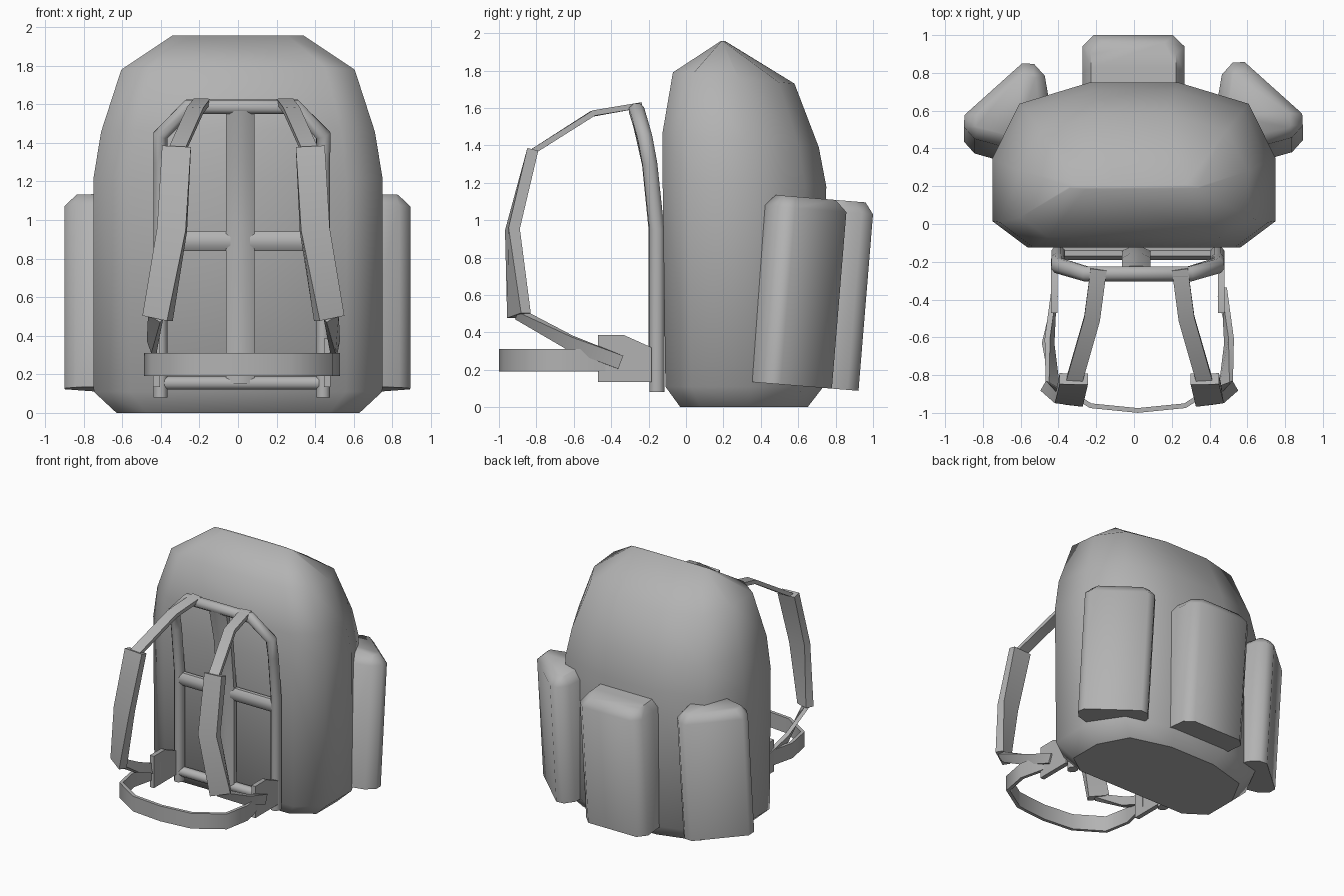
import bpy, bmesh, math
from mathutils import Vector, Matrix

cube = bpy.data.objects.get("Cube")
if cube:
    bpy.data.objects.remove(cube, do_unlink=True)

GREY = (0.45, 0.45, 0.45, 1.0)
mat = bpy.data.materials.new("grey cloth")
mat.use_nodes = True
mat.diffuse_color = GREY
bsdf = mat.node_tree.nodes["Principled BSDF"]
bsdf.inputs["Base Color"].default_value = GREY
bsdf.inputs["Roughness"].default_value = 0.8

CX = 0.02    # the carrying frame and belt sit slightly off centre
SX = 0.028   # so do the shoulder straps


def loft(name, rings, angle=40, matrix=None):
    """Skin a list of equal-length rings, cap both ends and shade by angle."""
    bm = bmesh.new()
    loops = [[bm.verts.new(p) for p in ring] for ring in rings]
    n = len(loops[0])
    for a, b in zip(loops, loops[1:]):
        for i in range(n):
            j = (i + 1) % n
            bm.faces.new((a[i], a[j], b[j], b[i]))
    base = bm.faces.new(loops[0][::-1])
    bm.faces.new(loops[-1])
    bmesh.ops.recalc_face_normals(bm, faces=bm.faces)
    for f in bm.faces:
        f.smooth = True
    for e in bm.edges:
        e.smooth = e.calc_face_angle(0) < math.radians(angle)
    for e in base.edges:
        e.smooth = False
    if matrix:
        bm.transform(matrix)
    mesh = bpy.data.meshes.new(name)
    bm.to_mesh(mesh)
    bm.free()
    mesh.materials.append(mat)
    obj = bpy.data.objects.new(name, mesh)
    bpy.context.collection.objects.link(obj)
    return obj


def sweep(name, path, width, thick, side, sides=4):
    """Run a flat band (4 sides) or oval tube along a path; side = width axis."""
    pts = [Vector(p) for p in path]
    axes = side if isinstance(side, list) else [side] * len(pts)
    rings = []
    for i, p in enumerate(pts):
        d_in = (p - pts[i - 1]).normalized() if i else None
        d_out = (pts[i + 1] - p).normalized() if i < len(pts) - 1 else None
        t = ((d_in or d_out) + (d_out or d_in)).normalized()
        miter = 1 / max(0.6, t.dot(d_in or d_out))
        u = Vector(axes[i])
        u = (u - t * u.dot(t)).normalized()
        v = t.cross(u)
        if sides == 4:
            prof = [(1, 1), (-1, 1), (-1, -1), (1, -1)]
        else:
            prof = [(math.cos(2 * math.pi * (k + .5) / sides) * 1.08,
                     math.sin(2 * math.pi * (k + .5) / sides) * 1.08) for k in range(sides)]
        rings.append([p + u * a * width / 2 + v * b * thick / 2 * miter for a, b in prof])
    return loft(name, rings, 50)


# ---- main bag: ten-sided section lofted up to a narrow ridge ----
HALF = [(0.31, 1.0), (0.81, 0.87), (1.0, 0.54), (1.0, 0.16), (0.75, 0.0)]
SECTION = HALF + [(-x, y) for x, y in reversed(HALF)]


def bag_ring(hx, y0, y1, z0, z1):
    return [(x * hx, y0 + f * (y1 - y0), z0 + f * (z1 - z0)) for x, f in SECTION]


loft("main_bag", [
    bag_ring(0.63, -0.03, 0.65, 0.0, 0.0),
    bag_ring(0.748, -0.11, 0.735, 0.11, 0.11),
    bag_ring(0.75, -0.125, 0.75, 1.22, 1.18),
    bag_ring(0.71, -0.125, 0.71, 1.47, 1.39),
    bag_ring(0.605, -0.07, 0.58, 1.79, 1.73),
    bag_ring(0.34, 0.185, 0.21, 1.957, 1.957)], 75)

# ---- three outer pockets, all leaning backwards ----
TILT = Matrix.Rotation(math.radians(-4.7), 4, 'X')


def pocket(name, x, y, turn, w, c, shoulder, taper, z0=0.163, z1=1.17):
    """Chamfered pocket; behind the shoulder depth its sides taper inwards."""
    def ring(inset, z):
        h, o = w / 2 - inset, -inset
        half = [(h - taper, -0.32 + inset), (h, -shoulder + inset / 2), (h, o - c), (h - c, o)]
        return [(a, b, z) for a, b in half] + [(-a, b, z) for a, b in reversed(half)]
    place = Matrix.Translation((x, y, 0)) @ Matrix.Rotation(math.radians(turn), 4, 'Z')
    loft(name, [ring(0, z0), ring(0, z1 - 0.06), ring(0.045, z1)], 50, TILT @ place)


pocket("back_pocket", -0.003, 0.912, 0, 0.54, 0.06, 0.2, 0.0)
pocket("left_pocket", 0.738, 0.632, -42, 0.50, 0.045, 0.13, 0.12)
pocket("right_pocket", -0.745, 0.625, 42, 0.50, 0.045, 0.13, 0.12)

# ---- tubular carrying frame ----
X, Y, Z = (1, 0, 0), (0, 1, 0), (0, 0, 1)
leg = [(0.422, -0.156, 0.08), (0.422, -0.156, 0.95), (0.422, -0.193, 1.30),
       (0.422, -0.22, 1.44), (0.275, -0.264, 1.588)]
arch = [(x + CX, y, z) for x, y, z in leg]
arch += [(-x + CX, y, z) for x, y, z in reversed(leg)]
sweep("frame_arch", arch, 0.08, 0.072, Y, 8)
sweep("frame_spine", [(CX - 0.008, -0.16, 0.15), (CX - 0.008, -0.16, 0.95),
                      (CX - 0.008, -0.195, 1.30), (CX - 0.008, -0.26, 1.585)],
      0.15, 0.08, X, 8)
for name, z, h in (("frame_middle_bar", 0.89, 0.10), ("frame_bottom_bar", 0.155, 0.07)):
    sweep(name, [(CX - 0.40, -0.155, z), (CX + 0.40, -0.155, z)], h, 0.07, Z, 8)

# ---- shoulder straps and hip plates, one set per side ----
for s, side in ((1, "left"), (-1, "right")):
    def m(points):
        return [(SX + s * x, y, z) for x, y, z in points]

    sweep(side + "_upper_strap",
          m([(0.215, -0.24, 1.615), (0.25, -0.50, 1.57), (0.345, -0.83, 1.36)]),
          0.085, 0.03, X)
    sweep(side + "_shoulder_pad",
          m([(0.347, -0.82, 1.375), (0.37, -0.928, 0.95), (0.445, -0.893, 0.49)]),
          0.15, 0.06, [X, (1, s * 0.12, 0), (0.86, s * 0.5, 0)])
    sweep(side + "_lower_strap",
          m([(0.455, -0.90, 0.50), (0.475, -0.62, 0.345), (0.45, -0.35, 0.24)]),
          0.075, 0.03, [(s * 0.8, 0, 0.6), (s * 0.3, 0, 1), Z])
    # hip plate: a side profile given a thickness in x
    plate = [(-0.47, 0.135), (-0.185, 0.135), (-0.185, 0.32), (-0.33, 0.385), (-0.47, 0.385)]
    loft(side + "_hip_plate", [[(CX + s * x, y, z) for y, z in plate]
                               for x in (0.425, 0.46)], 30)

# ---- hip belt loop ----
belt = [(0.435, -0.38), (0.495, -0.63), (0.458, -0.83), (0.25, -0.962), (0.0, -0.987)]
loop = [(CX + x, y, 0.25) for x, y in belt]
loop += [(CX - x, y, 0.25) for x, y in reversed(belt[:-1])]
sweep("hip_belt", loop, 0.12, 0.025, Z)
